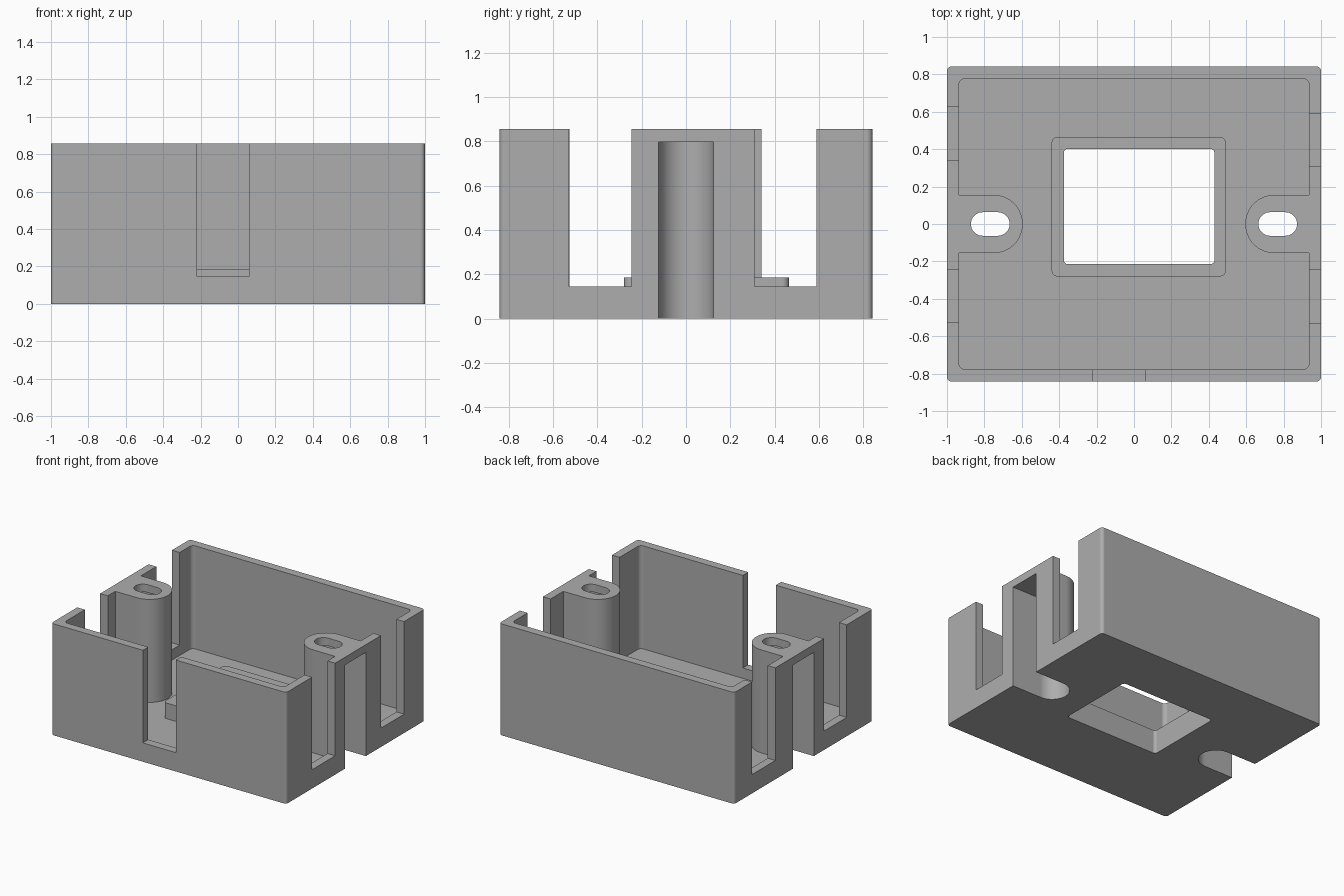
import bpy, bmesh, math

if "Cube" in bpy.data.objects:
    bpy.data.objects.remove(bpy.data.objects["Cube"], do_unlink=True)

HEIGHT = 0.857
WALL = 0.065
SILL = 0.145
FRAME_TOP = 0.185
OVER = 1.0

grey = bpy.data.materials.new("plastic grey")
grey.use_nodes = True
grey.diffuse_color = (0.42, 0.42, 0.42, 1)
grey.node_tree.nodes["Principled BSDF"].inputs["Base Color"].default_value = grey.diffuse_color


def outline(x0, x1, y0, y1, r_low, r_high, steps=10):
    """Rounded rectangle, with separate radii at its low-x and high-x ends."""
    corners = [(x1, y1, r_high, 0), (x0, y1, r_low, 1), (x0, y0, r_low, 2), (x1, y0, r_high, 3)]
    points = []
    for x, y, r, quarter in corners:
        if r == 0:
            points.append((x, y))
            continue
        cx = x - r if x == x1 else x + r
        cy = y - r if y == y1 else y + r
        for i in range(steps + 1):
            a = (quarter + i / steps) * math.pi / 2
            points.append((cx + r * math.cos(a), cy + r * math.sin(a)))
    return points


def prism(name, points, z0, z1, side=1):
    """Upright solid from an outline; side=-1 mirrors it in x."""
    bm = bmesh.new()
    base = bm.faces.new([bm.verts.new((side * x, y, z0)) for x, y in points])
    top = bmesh.ops.extrude_face_region(bm, geom=[base])["geom"]
    for v in top:
        if isinstance(v, bmesh.types.BMVert):
            v.co.z = z1
    bmesh.ops.remove_doubles(bm, verts=bm.verts, dist=1e-5)
    bmesh.ops.recalc_face_normals(bm, faces=bm.faces)
    mesh = bpy.data.meshes.new(name)
    bm.to_mesh(mesh)
    bm.free()
    mesh.materials.append(grey)
    obj = bpy.data.objects.new(name, mesh)
    bpy.context.collection.objects.link(obj)
    return obj


def combine(target, tool, operation):
    """Apply a boolean and discard the tool solid."""
    tool.hide_render = True
    mod = target.modifiers.new(tool.name, "BOOLEAN")
    mod.operation = operation
    mod.solver = "EXACT"
    mod.object = tool
    bpy.context.view_layer.objects.active = target
    bpy.ops.object.modifier_apply(modifier=mod.name)
    bpy.data.objects.remove(tool, do_unlink=True)


def cut(target, name, points, z0, z1, side=1):
    combine(target, prism(name, points, z0, z1, side), "DIFFERENCE")


# Open-topped tray
case = prism("open_case", outline(-1, 1, -0.842, 0.842, 0.025, 0.025), 0, HEIGHT)
cut(case, "interior", outline(-1 + WALL, 1 - WALL, -0.777, 0.777, 0.03, 0.03), WALL, OVER)

# Raised frame around the floor window
frame = prism("window_frame", outline(-0.44, 0.49, -0.28, 0.465, 0.03, 0.03), WALL / 2, FRAME_TOP)
combine(case, frame, "UNION")
cut(case, "window", outline(-0.375, 0.43, -0.215, 0.402, 0.022, 0.022), -OVER, OVER)

# Screw posts: solid column, hollow open to the outside, slot through the top
for side in (1, -1):
    post = prism("screw_post", outline(0.595, 0.97, -0.156, 0.156, 0.156, 0, 16),
                 WALL / 2, HEIGHT, side)
    combine(case, post, "UNION")
    cut(case, "post_hollow", outline(0.625, 1.3, -0.125, 0.125, 0.125, 0, 16),
        -OVER, HEIGHT - 0.06, side)
    cut(case, "screw_slot", outline(0.665, 0.872, -0.063, 0.063, 0.063, 0.063),
        0.7, OVER, side)

# Cable notches in the side walls and the front wall
for side, y0, y1 in [(1, 0.31, 0.59), (1, -0.528, -0.247), (-1, 0.342, 0.626), (-1, -0.525, -0.247)]:
    cut(case, "side_notch", outline(0.92, 1.1, y0, y1, 0, 0), SILL, OVER, side)
cut(case, "front_notch", outline(-0.22, 0.06, -0.95, -0.76, 0, 0), SILL, OVER)

# Smooth rounded corners, crisp edges and flat walls
bpy.ops.object.select_all(action="DESELECT")
case.select_set(True)
bpy.context.view_layer.objects.active = case
bpy.ops.object.shade_smooth_by_angle(angle=math.radians(30))
weighted = case.modifiers.new("flat_walls", "WEIGHTED_NORMAL")
weighted.keep_sharp = True
